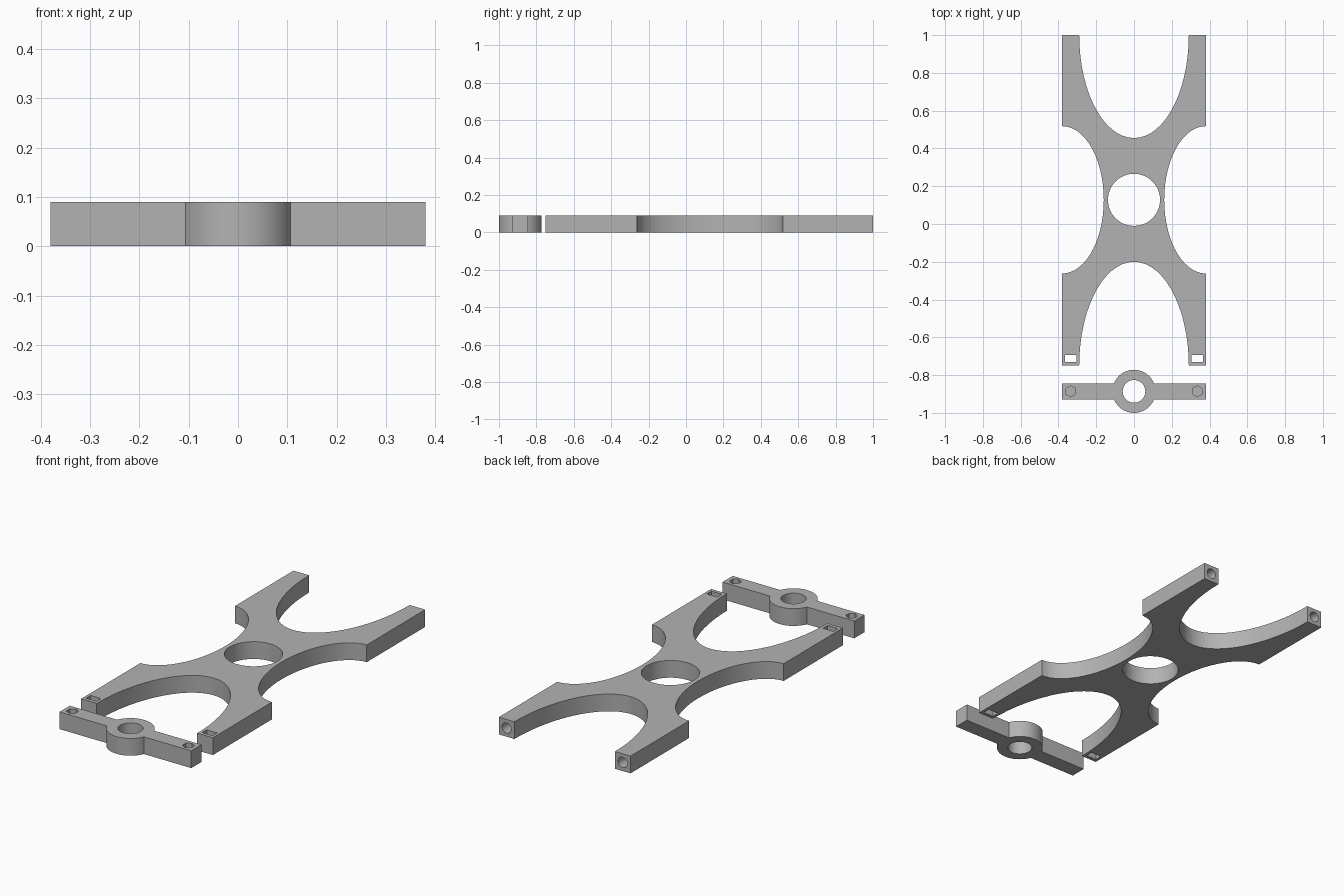
import bpy, bmesh
from math import pi, sin, cos, radians
from mathutils import Matrix

cube = bpy.data.objects.get("Cube")
if cube:
    bpy.data.objects.remove(cube, do_unlink=True)

HALF_W, HEIGHT = 0.38, 0.09
ARM_X = 0.335
FRONT, BACK, HUB_Y, BAR_Y = -0.75, 1.0, 0.128, -0.886

grey = bpy.data.materials.new("plain grey")
grey.use_nodes = True
colour = (0.45, 0.45, 0.45, 1)
grey.diffuse_color = colour
grey.node_tree.nodes["Principled BSDF"].inputs["Base Color"].default_value = colour


def arc(cx, cy, rx, ry, start, end, steps):
    """Points along part of an ellipse, angles in degrees."""
    angles = [radians(start + (end - start) * i / steps) for i in range(steps + 1)]
    return [(cx + rx * cos(a), cy + ry * sin(a)) for a in angles]


def extrude(name, outline):
    """Solid of full height standing on the ground from a closed outline."""
    bm = bmesh.new()
    face = bm.faces.new([bm.verts.new((x, y, 0)) for x, y in outline])
    top = bmesh.ops.extrude_face_region(bm, geom=[face])["geom"]
    bmesh.ops.translate(bm, vec=(0, 0, HEIGHT),
                        verts=[v for v in top if isinstance(v, bmesh.types.BMVert)])
    bmesh.ops.recalc_face_normals(bm, faces=bm.faces)
    return finish(name, bm)


def finish(name, bm):
    mesh = bpy.data.meshes.new(name)
    bm.to_mesh(mesh)
    bm.free()
    mesh.materials.append(grey)
    obj = bpy.data.objects.new(name, mesh)
    bpy.context.collection.objects.link(obj)
    return obj


def drill(name, centre, radius, depth, sides, along_y=False):
    bm = bmesh.new()
    bmesh.ops.create_cone(bm, cap_ends=True, segments=sides,
                          radius1=radius, radius2=radius, depth=depth)
    turn = Matrix.Rotation(pi / 2, 4, 'X') if along_y else Matrix()
    bm.transform(Matrix.Translation(centre) @ turn)
    return finish(name, bm)


def box(name, centre, size):
    bm = bmesh.new()
    bmesh.ops.create_cube(bm, size=1)
    bm.transform(Matrix.Translation(centre) @ Matrix.Diagonal((*size, 1)))
    return finish(name, bm)


def cut(obj, cutters):
    bpy.context.view_layer.objects.active = obj
    for cutter in cutters:
        cutter.hide_render = True
        mod = obj.modifiers.new("hole", 'BOOLEAN')
        mod.operation, mod.solver, mod.object = 'DIFFERENCE', 'EXACT', cutter
        bpy.ops.object.modifier_apply(modifier=mod.name)
        bpy.data.objects.remove(cutter, do_unlink=True)


def smooth(obj):
    bpy.ops.object.select_all(action='DESELECT')
    obj.select_set(True)
    bpy.context.view_layer.objects.active = obj
    bpy.ops.object.shade_smooth_by_angle(angle=radians(30))


# Four-armed frame: a rectangle with an elliptical bite out of each side
outline = arc(0, FRONT, 0.29, 0.55, 180, 0, 30)
outline += [(HALF_W, FRONT)]
outline += arc(HALF_W, HUB_Y, 0.22, 0.39, 270, 90, 30)
outline += [(HALF_W, BACK)]
outline += arc(0, BACK, 0.29, 0.545, 0, -180, 30)
outline += [(-HALF_W, BACK)]
outline += arc(-HALF_W, HUB_Y, 0.22, 0.39, 90, -90, 30)
outline += [(-HALF_W, FRONT)]
frame = extrude("four_armed_frame", outline)

# Hub opening, front strap slots and rear pin holes
holes = [drill("hub_cutter", (0, HUB_Y, HEIGHT / 2), 0.138, 0.3, 48)]
for x in (-ARM_X, ARM_X):
    holes.append(box("slot_cutter", (x, -0.712, HEIGHT / 2), (0.06, 0.038, 0.3)))
    holes.append(drill("pin_cutter", (x, BACK, HEIGHT / 2), 0.027, 0.2, 16, True))
cut(frame, holes)
smooth(frame)

# Cross bar with a ring in the middle
ring_r, bar_half = 0.114, 0.042
meet = 21.6
outline = arc(0, BAR_Y, ring_r, ring_r, 180 + meet, 360 - meet, 24)
outline += [(HALF_W, BAR_Y - bar_half), (HALF_W, BAR_Y + bar_half)]
outline += arc(0, BAR_Y, ring_r, ring_r, meet, 180 - meet, 24)
outline += [(-HALF_W, BAR_Y + bar_half), (-HALF_W, BAR_Y - bar_half)]
bar = extrude("cross_bar", outline)

# Ring opening and blind pin sockets in the bar ends
holes = [drill("ring_cutter", (0, BAR_Y, HEIGHT / 2), 0.06, 0.3, 32)]
for x in (-ARM_X, ARM_X):
    holes.append(drill("socket_cutter", (x, BAR_Y, HEIGHT), 0.029, 0.12, 6))
cut(bar, holes)
smooth(bar)
